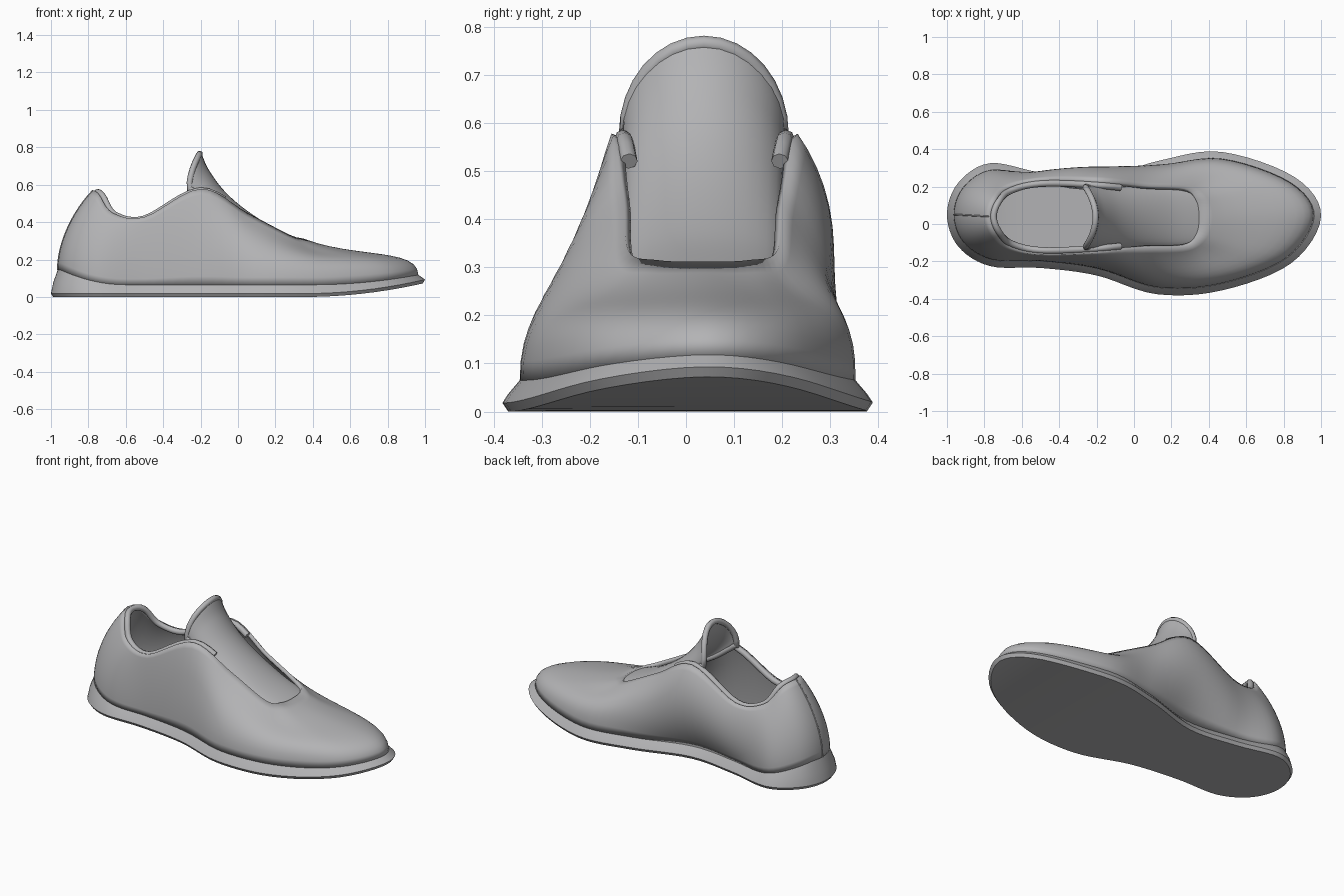
import bpy
import math
from mathutils import Vector

if "Cube" in bpy.data.objects:
    bpy.data.objects.remove(bpy.data.objects["Cube"])

GREY = (0.45, 0.45, 0.46, 1)
mat = bpy.data.materials.new("plain grey")
mat.use_nodes = True
mat.diffuse_color = GREY
mat.node_tree.nodes["Principled BSDF"].inputs["Base Color"].default_value = GREY

STEPS = 6    # samples between stations
LEVELS = 12  # rows up the upper
UP = Vector((0, 0, 1))

# Stations from toe, along the inner side, round the heel and back
SOLE = [(1, .04), (.86, .25), (.47, .385), (.14, .34), (-.2, .245), (-.5, .275),
        (-.77, .325), (-.94, .22), (-1, .05), (-.94, -.12), (-.77, -.225),
        (-.5, -.235), (-.2, -.275), (.12, -.375), (.47, -.355), (.84, -.21)]
RIM = [(.35, .035, .312), (.335, .13, .315), (.27, .19, .335), (.05, .205, .45),
       (-.2, .232, .578), (-.5, .24, .428), (-.67, .2, .45), (-.745, .13, .55),
       (-.775, .04, .57), (-.745, -.05, .55), (-.67, -.125, .45), (-.5, -.165, .428),
       (-.2, -.155, .578), (.05, -.13, .45), (.27, -.12, .335), (.335, -.06, .315)]


def clip(v):
    return max(0.0, min(1.0, v))


def spline(points, closed=True):
    """Smooth curve through the points."""
    pts = [Vector((*p, 0)) if len(p) == 2 else Vector(p) for p in points]
    n = len(pts)
    pick = (lambda i: pts[i % n]) if closed else (lambda i: pts[max(0, min(n - 1, i))])
    out = []
    for i in range(n if closed else n - 1):
        a, b, c, d = (pick(i + k) for k in (-1, 0, 1, 2))
        for s in range(STEPS):
            t = s / STEPS
            out.append(b + (c - a) * t / 2 + (2 * a - 5 * b + 4 * c - d) * t * t / 2
                       + (3 * b - a - 3 * c + d) * t ** 3 / 2)
    return out if closed else out + [pts[-1]]


def inset(loop, dist):
    """Move a closed loop inward in plan."""
    n = len(loop)
    res = []
    for i, p in enumerate(loop):
        tangent = loop[(i + 1) % n] - loop[i - 1]
        res.append(p + Vector((-tangent.y, tangent.x, 0)).normalized() * dist)
    return res


def add_mesh(name, verts, faces, angle=40):
    mesh = bpy.data.meshes.new(name)
    mesh.from_pydata(verts, [], faces)
    mesh.materials.append(mat)
    obj = bpy.data.objects.new(name, mesh)
    bpy.context.collection.objects.link(obj)
    bpy.ops.object.select_all(action="DESELECT")
    obj.select_set(True)
    bpy.context.view_layer.objects.active = obj
    bpy.ops.object.mode_set(mode="EDIT")
    bpy.ops.mesh.select_all(action="SELECT")
    bpy.ops.mesh.normals_make_consistent(inside=False)
    bpy.ops.object.mode_set(mode="OBJECT")
    bpy.ops.object.shade_smooth_by_angle(angle=math.radians(angle))
    return obj


def cap(start, n):
    """Close a loop with strips running across it."""
    half = n // 2
    faces = [(start, start + 1, start + n - 1), (start + half - 1, start + half, start + half + 1)]
    return faces + [(start + i, start + i + 1, start + n - i - 1, start + n - i)
                    for i in range(1, half - 1)]


def loft(name, loops, ends=()):
    n = len(loops[0])
    faces = [(r * n + i, r * n + (i + 1) % n, (r + 1) * n + (i + 1) % n, (r + 1) * n + i)
             for r in range(len(loops) - 1) for i in range(n)]
    for r in ends:
        faces += cap(r * n, n)
    return add_mesh(name, [p for loop in loops for p in loop], faces)


def tube(name, points, radius, cyclic):
    curve = bpy.data.curves.new(name, "CURVE")
    curve.dimensions = "3D"
    curve.bevel_depth = radius
    curve.bevel_resolution = 2
    curve.use_fill_caps = True
    line = curve.splines.new("POLY")
    line.points.add(len(points) - 1)
    for p, q in zip(line.points, points):
        p.co = (*q, 1)
    line.use_cyclic_u = cyclic
    curve.materials.append(mat)
    obj = bpy.data.objects.new(name, curve)
    bpy.context.collection.objects.link(obj)
    return obj


def under(x):
    return .075 * clip((x - .35) / .65) ** 2


def welt(x):
    return .065 + .08 * clip((-x - .6) / .35) ** 2 + .06 * clip((x - .4) / .6) ** 2


# Sole: flat tread, rounded edge, flared up to the welt
outline = spline(SOLE)
tread = [p + UP * under(p.x) for p in inset(outline, .012)]
edge = [p + UP * (under(p.x) + .018) for p in outline]
brow = [p + UP * (under(p.x) * .5 + welt(p.x) * .5 + .004) for p in inset(outline, .012)]
foot = [p + UP * welt(p.x) for p in inset(outline, .036)]
loft("sole", [tread, edge, brow, foot], ends=(0, 3))

# Upper: each station rises from the welt to the rim on a cubic
rim = spline(RIM)
columns = []
for p0, p3 in zip(foot, rim):
    fore = clip(p0.x / .6)
    bulge = .14 * math.exp(-((p0.x + .22) / .33) ** 2) if p0.y > 0 else 0
    rise = p3.z - p0.z
    p1 = p0 + Vector((0, bulge, rise * (.35 + .4 * fore)))
    p2 = p3.lerp(p0, .55 - .1 * fore)
    p2.y += bulge * .75
    p2.z = p3.z - rise * (.25 + .3 * fore)
    column = []
    for k in range(LEVELS + 1):
        t = k / LEVELS
        s = 1 - t
        column.append(p0 * s ** 3 + p1 * 3 * s * s * t + p2 * 3 * s * t * t + p3 * t ** 3)
    columns.append(column)
upper = loft("upper", [list(row) for row in zip(*columns)])
shell = upper.modifiers.new("thickness", "SOLIDIFY")
shell.thickness = .022
shell.offset = -1

# Insole
loft("insole", [[p + UP * .03 for p in inset(foot, .02)]], ends=(0,))

# Padded collar lip just inside the opening, and the heel seam
first, last = 4 * STEPS - 3, 12 * STEPS + 3
lip = [p - UP * .01 for p in inset(rim, .024)][first:last + 1]
tube("collar_lip", lip, .018, False)
tube("heel_seam", columns[8 * STEPS], .004, False)

# Tongue: arched strip from the throat to a rounded free end
spine = spline([(.36, 0, .29), (.2, 0, .355), (.04, 0, .455), (-.08, 0, .56),
                (-.165, 0, .675), (-.205, 0, .765)], closed=False)
ACROSS = 16
verts, faces = [], []
for r, c in enumerate(spine):
    u = r / (len(spine) - 1)
    for j in range(ACROSS + 1):
        a = math.pi * (j / ACROSS - .5)
        v = math.sin(a)
        drop = (.03 + .16 * u ** 2) * (1 - math.cos(a))
        verts.append((c.x - .055 * u * v * v, .037 + v * (.15 + .01 * u), c.z - drop))
for r in range(len(spine) - 1):
    for j in range(ACROSS):
        a = r * (ACROSS + 1) + j
        faces.append((a, a + 1, a + ACROSS + 2, a + ACROSS + 1))
tongue = add_mesh("tongue", verts, faces)
pad = tongue.modifiers.new("thickness", "SOLIDIFY")
pad.thickness = .02
pad.offset = 0

# Rolled edge round the free end of the tongue
side = ACROSS + 1
rows = range(len(spine) // 2, len(spine))
border = [verts[r * side] for r in rows] + verts[-side + 1:-1]
border += [verts[r * side + ACROSS] for r in reversed(rows)]
tube("tongue_binding", border, .017, False)
